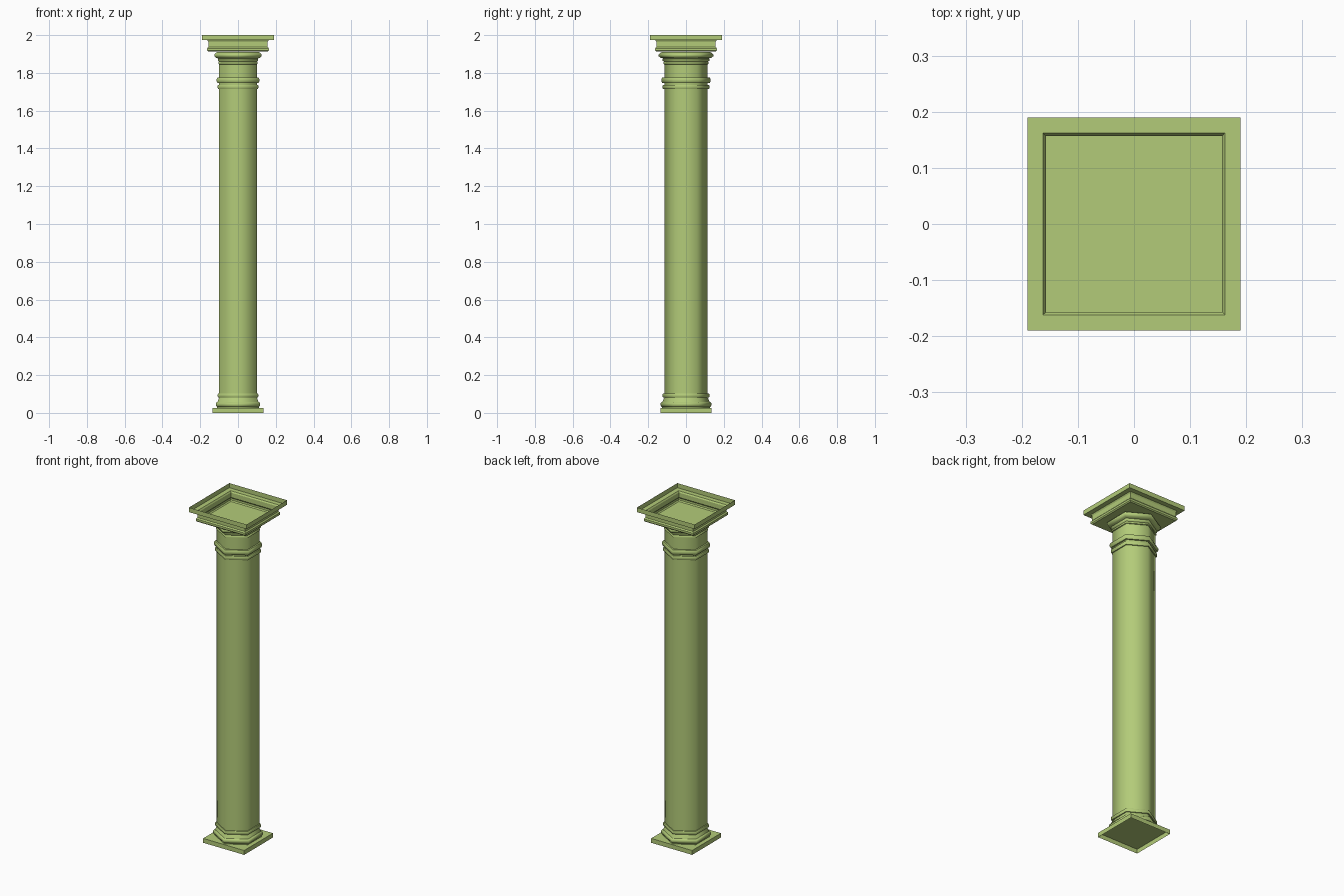
import bpy, bmesh, math

if "Cube" in bpy.data.objects:
    bpy.data.objects.remove(bpy.data.objects["Cube"])

green = bpy.data.materials.new("green_stone")
green.diffuse_color = (0.45, 0.6, 0.19, 1)
green.use_nodes = True
green.node_tree.nodes["Principled BSDF"].inputs["Base Color"].default_value = green.diffuse_color


def sweep(name, profile, sides, turn, cap_low=False, cap_high=False, angle=65):
    """Stack regular polygons along z; profile is (flat-side half width, z) upwards."""
    bm = bmesh.new()
    rings = []
    for half, z in profile:
        r = half / math.cos(math.pi / sides)
        rings.append([bm.verts.new((r * math.cos(turn + k * math.tau / sides),
                                    r * math.sin(turn + k * math.tau / sides), z))
                      for k in range(sides)])
    for low, high in zip(rings, rings[1:]):
        for k in range(sides):
            n = (k + 1) % sides
            bm.faces.new((low[k], low[n], high[n], high[k]))
    if cap_low:
        bm.faces.new(rings[0][::-1])
    if cap_high:
        bm.faces.new(rings[-1])
    mesh = bpy.data.meshes.new(name)
    bm.to_mesh(mesh)
    bm.free()
    mesh.materials.append(green)
    obj = bpy.data.objects.new(name, mesh)
    bpy.context.collection.objects.link(obj)
    bpy.ops.object.select_all(action='DESELECT')
    obj.select_set(True)
    bpy.context.view_layer.objects.active = obj
    bpy.ops.object.shade_smooth_by_angle(angle=math.radians(angle))
    return obj


def square(name, profile, **caps):
    return sweep(name, profile, 4, math.pi / 4, angle=30, **caps)


def hexagon(name, profile):
    return sweep(name, profile, 6, math.pi / 2)


def bead(half, low, high, inner=0.1):
    """Rounded moulding profile from low to high."""
    d, h = half - inner, high - low
    return [(inner, low), (inner + 0.7 * d, low), (half, low + 0.3 * h),
            (half, low + 0.7 * h), (inner + 0.7 * d, high), (inner, high)]


# Square plinth, hollow underneath
square("plinth", [(0.135, 0), (0.135, 0.026)], cap_high=True)

# Six-sided shaft
hexagon("shaft", [(0.0996, 0.026), (0.0996, 1.91)])

# Base mouldings
hexagon("base_lower_ring", bead(0.117, 0.032, 0.058))
hexagon("base_fillet", [(0.0996, 0.058), (0.108, 0.058), (0.102, 0.075), (0.0996, 0.08)])
hexagon("base_foot", [(0.0996, 0.026), (0.11, 0.026), (0.11, 0.032), (0.0996, 0.032)])
hexagon("base_upper_ring", bead(0.108, 0.082, 0.102))

# Neck rings
hexagon("neck_lower_ring", bead(0.108, 1.715, 1.737))
hexagon("neck_upper_ring", bead(0.113, 1.747, 1.775))

# Capital mouldings
hexagon("capital_fillets", [(0.0996, 1.845), (0.104, 1.847), (0.104, 1.857), (0.101, 1.859),
                            (0.107, 1.864), (0.107, 1.874), (0.102, 1.876)])
hexagon("capital_bowl", [(0.102, 1.876), (0.115, 1.879), (0.125, 1.888), (0.125, 1.898),
                         (0.118, 1.906), (0.11, 1.91)])

# Square capital block, a stepped tray open at the top
square("abacus", [(0.157, 1.912), (0.163, 1.918), (0.163, 1.93), (0.157, 1.937),
                  (0.157, 1.965), (0.162, 1.973), (0.19, 1.973), (0.19, 2.0)], cap_low=True)
